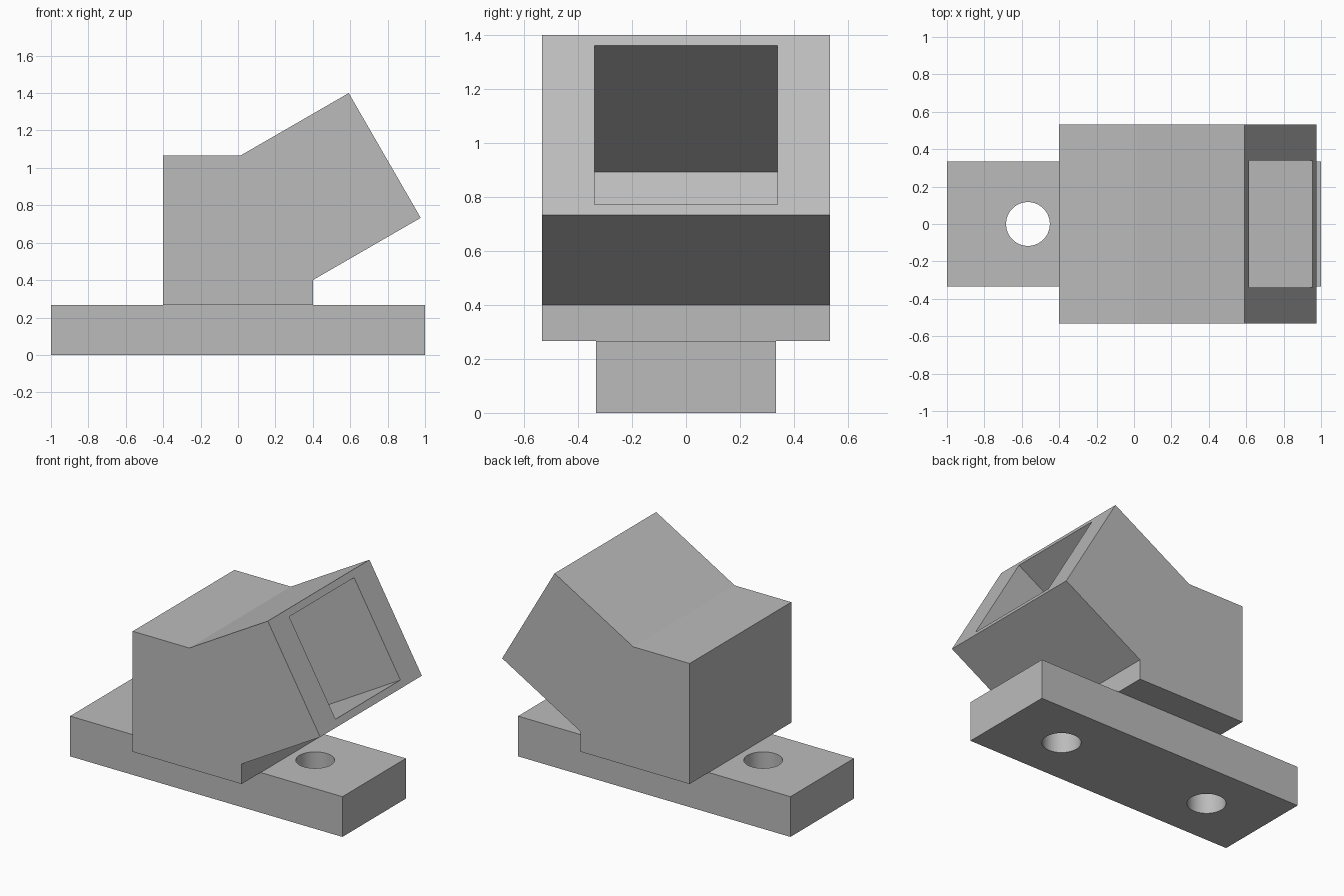
import bpy, math
from mathutils import Vector

if "Cube" in bpy.data.objects:
    bpy.data.objects.remove(bpy.data.objects["Cube"])

grey = bpy.data.materials.new("mid_grey")
grey.diffuse_color = (0.5, 0.5, 0.5, 1)
grey.use_nodes = True
grey.node_tree.nodes["Principled BSDF"].inputs["Base Color"].default_value = grey.diffuse_color


def prism(name, profile, half_width):
    """Extrude an x-z profile symmetrically along y."""
    n = len(profile)
    verts = [(x, y, z) for y in (-half_width, half_width) for x, z in profile]
    faces = [tuple(range(n)), tuple(range(2 * n - 1, n - 1, -1))]
    faces += [(i, i + n, (i + 1) % n + n, (i + 1) % n) for i in range(n)]
    mesh = bpy.data.meshes.new(name)
    mesh.from_pydata(verts, [], faces)
    mesh.materials.append(grey)
    obj = bpy.data.objects.new(name, mesh)
    bpy.context.collection.objects.link(obj)
    return obj


def cut(obj, cutter):
    """Subtract the cutter, then remove it."""
    mod = obj.modifiers.new("cut", 'BOOLEAN')
    mod.operation, mod.solver, mod.object = 'DIFFERENCE', 'EXACT', cutter
    bpy.ops.object.select_all(action='DESELECT')
    obj.select_set(True)
    bpy.context.view_layer.objects.active = obj
    bpy.ops.object.modifier_apply(modifier=mod.name)
    bpy.data.objects.remove(cutter)


# Base plate with two round mounting holes
top = 0.267
base = prism("base_plate", [(-1, 0), (1, 0), (1, top), (-1, top)], 0.333)
for x in (-0.567, 0.567):
    bpy.ops.mesh.primitive_cylinder_add(vertices=64, radius=0.117, depth=1,
                                        location=(x, 0, 0.13))
    hole = bpy.context.object
    hole.data.materials.append(grey)
    cut(base, hole)
bpy.ops.object.shade_smooth_by_angle(angle=math.radians(30))

# Body: upright block with an arm tilted up by 30 degrees
body = prism("angled_body", [(-0.4, top), (0.4, top), (0.4, 0.4), (0.977, 0.733),
                             (0.592, 1.4), (0.015, 1.067), (-0.4, 1.067)], 0.533)

# Square socket sunk into the arm's end face
axis = Vector((math.cos(math.pi / 6), 0.5))
side = Vector((-axis.y, axis.x))
centre = (Vector((0.977, 0.733)) + Vector((0.592, 1.4))) / 2
half, depth = 0.34, 0.935
corners = [centre + axis * a + side * s for a, s in
           ((-depth, -half), (0.2, -half), (0.2, half), (-depth, half))]
cut(body, prism("socket_cutter", [tuple(c) for c in corners], half))
